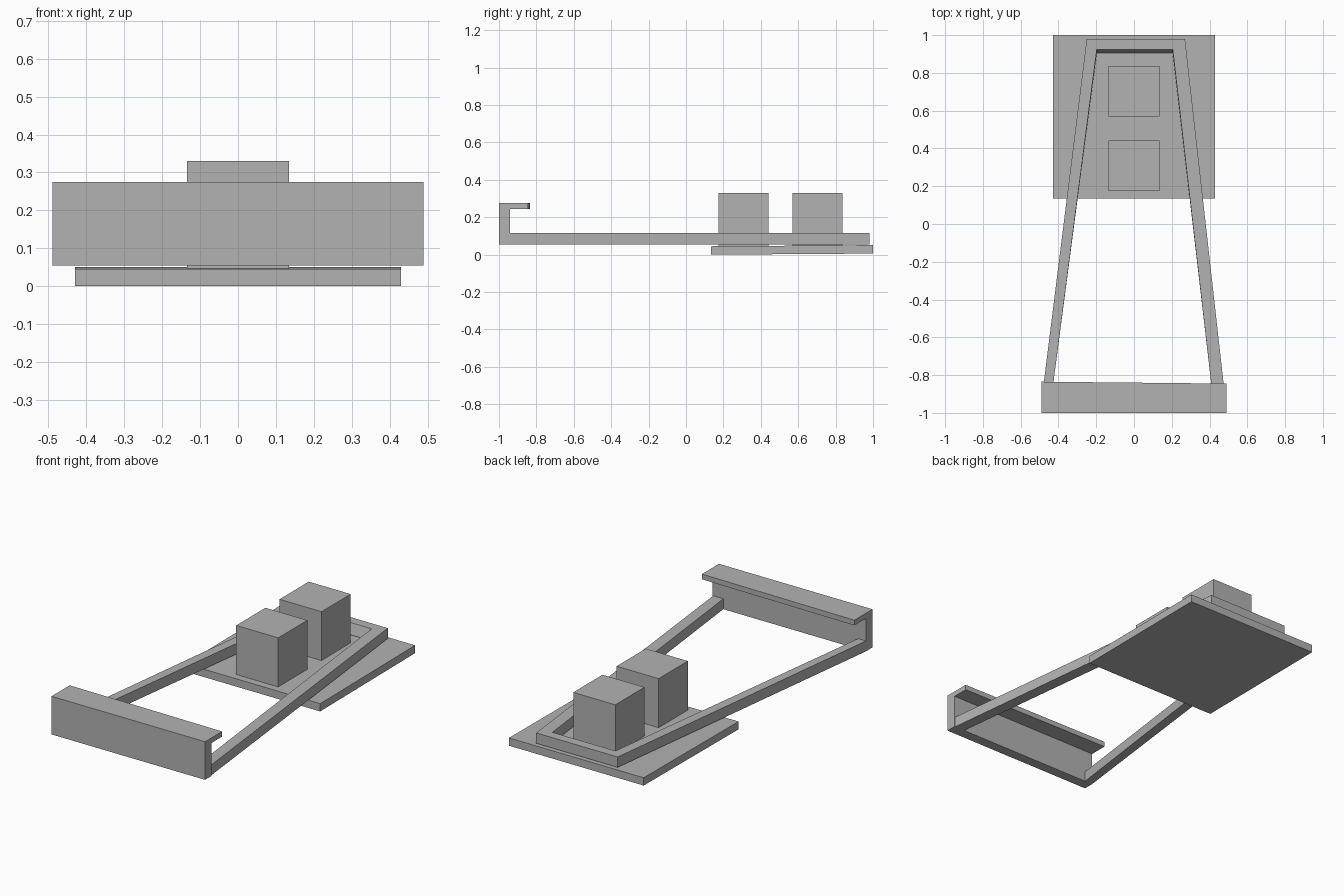
import bpy
import bmesh

# Remove the default cube
default = bpy.data.objects.get("Cube")
if default:
    bpy.data.objects.remove(default, do_unlink=True)

# Single flat grey
grey = bpy.data.materials.new("plain grey")
grey.use_nodes = True
colour = (0.45, 0.45, 0.45, 1)
grey.diffuse_color = colour
grey.node_tree.nodes["Principled BSDF"].inputs["Base Color"].default_value = colour


def loft(name, start, end):
    """Solid between two matching outlines of 3D points."""
    bm = bmesh.new()
    a = [bm.verts.new(p) for p in start]
    b = [bm.verts.new(p) for p in end]
    bm.faces.new(a)
    bm.faces.new(b)
    for i in range(len(a)):
        j = (i + 1) % len(a)
        bm.faces.new((a[i], a[j], b[j], b[i]))
    bmesh.ops.recalc_face_normals(bm, faces=bm.faces)
    mesh = bpy.data.meshes.new(name)
    bm.to_mesh(mesh)
    bm.free()
    mesh.materials.append(grey)
    obj = bpy.data.objects.new(name, mesh)
    bpy.context.collection.objects.link(obj)
    return obj


def slab(name, half_x, y0, y1, z0, z1, rise=0.0):
    """Box whose back end is lifted by rise."""
    def end(y, lift):
        return [(x, y, z + lift) for x, z in
                ((-half_x, z0), (half_x, z0), (half_x, z1), (-half_x, z1))]
    return loft(name, end(y0, 0), end(y1, rise))


# Base plate, tilted very slightly up towards the back
slab("base_plate", 0.43, 0.135, 1.0, 0.0, 0.045, rise=0.006)

# Two blocks standing on the plate
for name, y in (("front_block", 0.175), ("rear_block", 0.57)):
    slab(name, 0.134, y, y + 0.266, 0.047, 0.33)


# Tapering U-shaped frame, its rear bar sloping on the inner side
def frame_outline(z, inner_y):
    points = [(-0.49, -0.94), (-0.25, 0.98), (0.27, 0.98), (0.485, -0.94),
              (0.42, -0.94), (0.205, inner_y), (-0.197, inner_y), (-0.44, -0.94)]
    return [(x, y, z) for x, y in points]


loft("tapered_frame", frame_outline(0.055, 0.905), frame_outline(0.115, 0.925))


# Front wall with a lip folded back over the frame
def hook_outline(x, lip_y):
    points = [(-1, 0.055), (-0.94, 0.055), (-0.94, 0.245),
              (lip_y, 0.245), (lip_y, 0.275), (-1, 0.275)]
    return [(x, y, z) for y, z in points]


loft("front_hook_wall", hook_outline(-0.49, -0.835), hook_outline(0.49, -0.845))
